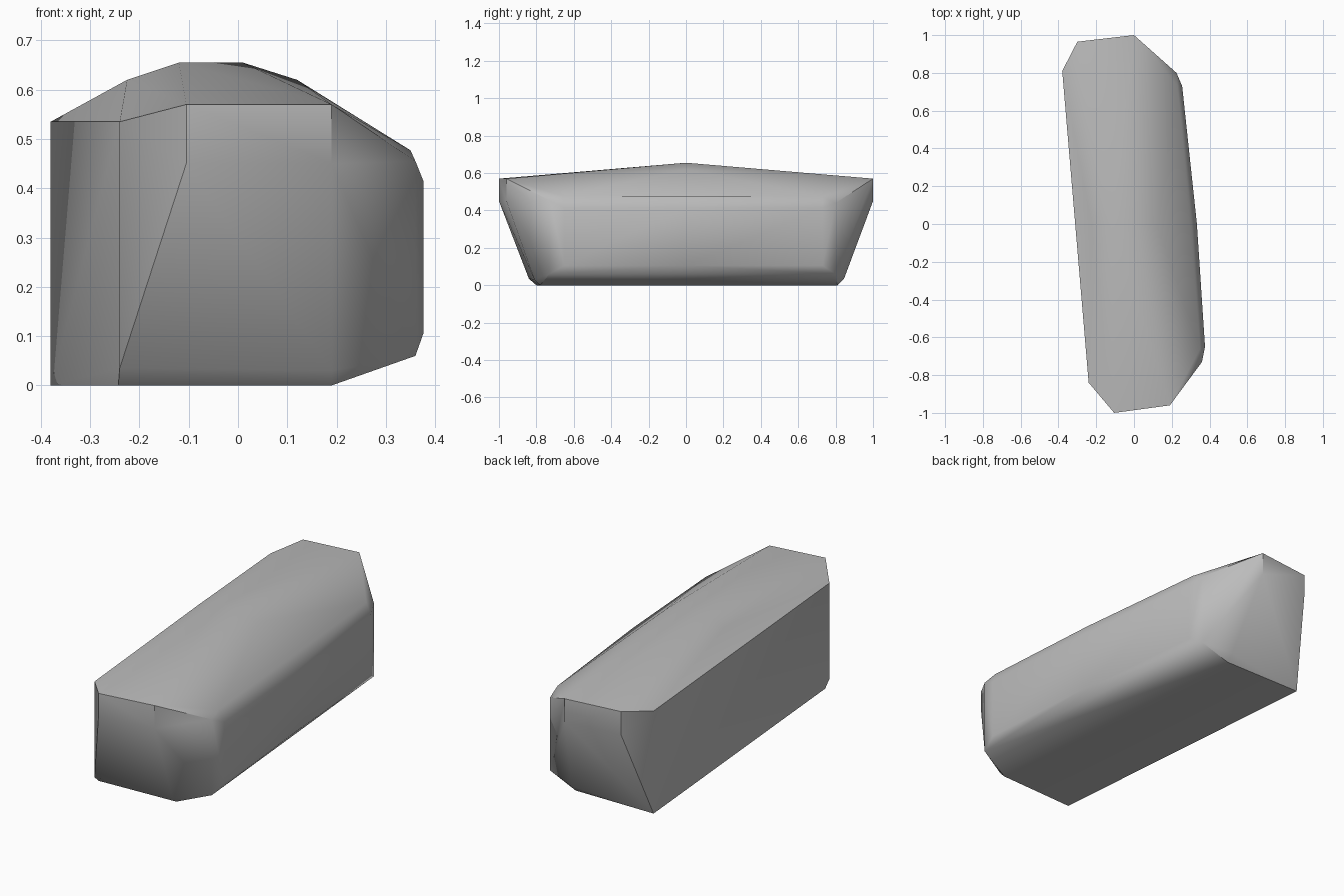
import bpy, bmesh, math

cube = bpy.data.objects.get("Cube")
if cube:
    bpy.data.objects.remove(cube)

# One flat grey for the whole block
grey = bpy.data.materials.new("stone_grey")
grey.use_nodes = True
colour = (0.5, 0.5, 0.5, 1)
grey.diffuse_color = colour
grey.node_tree.nodes["Principled BSDF"].inputs["Base Color"].default_value = colour


def upright(x, y, *heights):
    """Corners stacked on one vertical line."""
    return [(x, y, z) for z in heights]


corners = []
# Flat side and its corners
corners += upright(-0.24, -0.84, 0.035, 0.535) + upright(-0.243, -0.80, 0)
corners += upright(-0.38, 0.81, 0, 0.535)
# Front end: upright lip over a sloping face
corners += upright(-0.105, -1, 0.45, 0.57) + upright(0.19, -0.96, 0.45, 0.57)
corners += upright(0.19, -0.81, 0.03) + upright(0.19, -0.78, 0)
# Back end
corners += upright(0, 1, 0.45, 0.57) + upright(-0.3, 0.965, 0.45, 0.57)
corners += upright(0.07, 0.845, 0.035) + upright(0.07, 0.81, 0)
# Rounded side: end corners and the slight bulge between them
corners += upright(0.36, -0.73, 0.06, 0.455) + upright(0.376, -0.65, 0.105, 0.415)
corners += upright(0.35, -0.66, 0.477)
corners += upright(0.225, 0.8, 0.06, 0.44) + upright(0.255, 0.73, 0.105, 0.415)
corners += upright(0.23, 0.73, 0.473)
corners += upright(0.333, 0, 0.105, 0.415) + upright(0.305, 0, 0.477)
# Crown across the middle
corners += [(-0.225, 0, 0.62), (-0.12, 0, 0.655), (0.01, 0, 0.655), (0.12, 0, 0.62)]

# Wrap the corners in a convex skin
bm = bmesh.new()
for co in corners:
    bm.verts.new(co)
hull = bmesh.ops.convex_hull(bm, input=bm.verts)
loose = [v for v in bm.verts if not v.link_faces]
bmesh.ops.delete(bm, geom=loose, context="VERTS")
bmesh.ops.dissolve_limit(bm, angle_limit=math.radians(2), verts=bm.verts, edges=bm.edges)
bmesh.ops.recalc_face_normals(bm, faces=bm.faces)

mesh = bpy.data.meshes.new("stone_block")
bm.to_mesh(mesh)
bm.free()
mesh.materials.append(grey)
block = bpy.data.objects.new("stone_block", mesh)
bpy.context.collection.objects.link(block)

bpy.ops.object.select_all(action="DESELECT")
block.select_set(True)
bpy.context.view_layer.objects.active = block
bpy.ops.object.shade_smooth_by_angle(angle=math.radians(38))
